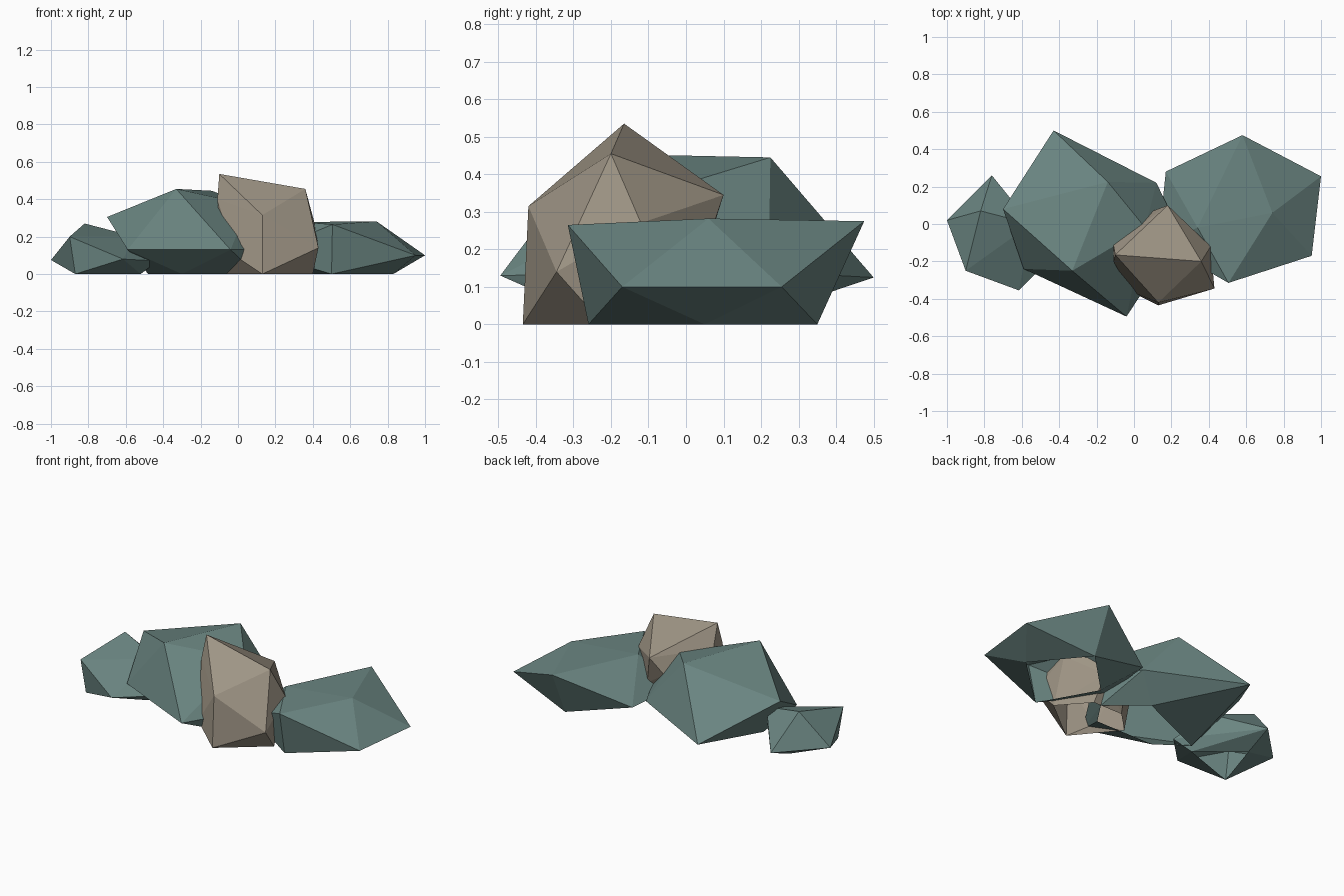
import bpy
import bmesh

cube = bpy.data.objects.get("Cube")
if cube:
    bpy.data.objects.remove(cube, do_unlink=True)


def make_material(name, rgb):
    mat = bpy.data.materials.new(name)
    mat.use_nodes = True
    color = (*rgb, 1)
    mat.diffuse_color = color
    mat.node_tree.nodes["Principled BSDF"].inputs["Base Color"].default_value = color
    return mat


def make_rock(name, material, corners, ground):
    """Faceted boulder: hull of its corners and ground outline, open underneath."""
    bm = bmesh.new()
    for co in corners + [(x, y, 0) for x, y in ground]:
        bm.verts.new(co)
    hull = bmesh.ops.convex_hull(bm, input=bm.verts)
    spare = {v for v in hull["geom_interior"] + hull["geom_unused"]
             if isinstance(v, bmesh.types.BMVert)}
    bmesh.ops.delete(bm, geom=list(spare), context="VERTS")
    base = [f for f in bm.faces if all(v.co.z < 0.001 for v in f.verts)]
    bmesh.ops.recalc_face_normals(bm, faces=bm.faces)
    bmesh.ops.delete(bm, geom=base, context="FACES")
    mesh = bpy.data.meshes.new(name)
    bm.to_mesh(mesh)
    bm.free()
    mesh.materials.append(material)
    rock = bpy.data.objects.new(name, mesh)
    bpy.context.collection.objects.link(rock)
    return rock


slate = make_material("slate green stone", (0.145, 0.235, 0.22))
tan = make_material("tan stone", (0.345, 0.30, 0.235))

# Large central boulder
make_rock("large_rock", slate,
          [(-.43, .5, .125), (.12, .22, .14), (-.04, -.495, .13),
           (-.59, -.24, .13), (-.7, .08, .305), (-.33, -.25, .455),
           (-.14, .225, .445), (.06, -.02, .37), (.25, -.05, .14)],
          [(-.3, -.2), (-.48, -.07), (-.02, .13), (.2, -.05), (.1, -.2)])

# Wide low boulder
make_rock("wide_rock", slate,
          [(1, .255, .1), (.95, -.17, .1), (.505, -.315, .265),
           (.58, .475, .275), (.74, .06, .282), (.17, .28, .11),
           (.34, -.02, .278), (.13, -.1, .11)],
          [(.5, -.26), (.83, .05), (.58, .35), (.31, .08)])

# Small outlying boulder
make_rock("small_rock", slate,
          [(-.82, .07, .27), (-.9, -.25, .2), (-1, .02, .075),
           (-.615, -.355, .08), (-.76, .26, .07), (-.43, -.17, .07),
           (-.55, 0, .2)],
          [(-.87, -.24), (-.767, .08), (-.52, -.12)])

# Tall front boulder
make_rock("tall_rock", tan,
          [(-.1, -.165, .535), (.36, -.2, .455), (.13, -.42, .315),
           (.18, .1, .345), (.43, -.345, .14), (.41, -.12, .27),
           (-.11, -.2, .4), (-.11, -.11, .4), (.1, .07, .25),
           (.24, .035, .15), (-.02, -.36, .1)],
          [(.13, -.435), (.4, -.22), (-.08, -.18), (.05, -.05), (.25, -.05)])
